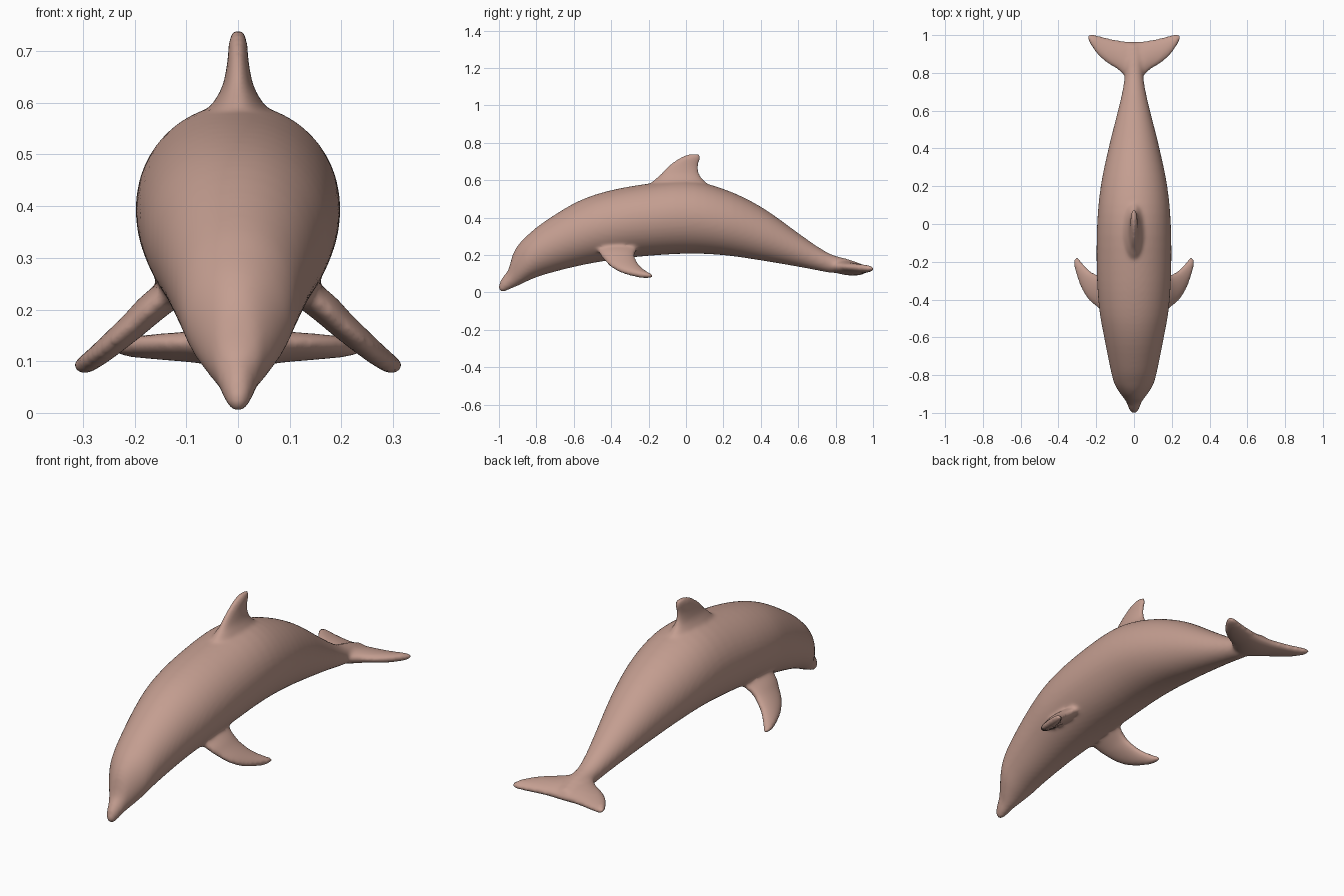
import bpy, bmesh, math
from mathutils import Vector

if "Cube" in bpy.data.objects:
    bpy.data.objects.remove(bpy.data.objects["Cube"])


def spline(rows, steps):
    """Catmull-Rom interpolation through rows of numbers."""
    rows = [Vector(r) for r in rows]
    out = []
    for i in range(len(rows) - 1):
        a, b, c, d = rows[max(i - 1, 0)], rows[i], rows[i + 1], rows[min(i + 2, len(rows) - 1)]
        for k in range(steps):
            t = k / steps
            out.append(0.5 * (2 * b + (c - a) * t + (2 * a - 5 * b + 4 * c - d) * t * t
                              + (3 * b - a - 3 * c + d) * t ** 3))
    return out + [rows[-1]]


def loft(bm, stations, section, sides=32, steps=4):
    """Skin elliptical rings; section(row) gives centre and two half axes."""
    rings = []
    for row in spline(stations, steps):
        c, u, v = (Vector(p) for p in section(row))
        rings.append([bm.verts.new(c + u * math.cos(2 * math.pi * i / sides)
                                   + v * math.sin(2 * math.pi * i / sides)) for i in range(sides)])
    faces = [bm.faces.new(rings[0]), bm.faces.new(rings[-1])]
    for p, q in zip(rings, rings[1:]):
        for i in range(sides):
            j = (i + 1) % sides
            faces.append(bm.faces.new((p[i], p[j], q[j], q[i])))
    bmesh.ops.recalc_face_normals(bm, faces=faces)


bm = bmesh.new()

# Body: y, half width, bottom z, top z
body = [(-1.0, .010, .012, .042), (-.985, .024, .000, .075), (-.95, .038, .013, .122),
        (-.925, .052, .024, .205), (-.89, .078, .040, .262), (-.84, .106, .064, .312),
        (-.76, .126, .094, .376), (-.6, .158, .136, .475), (-.45, .184, .165, .533),
        (-.25, .197, .191, .574), (0, .195, .207, .598), (.2, .176, .199, .553),
        (.4, .135, .171, .458), (.6, .085, .137, .317), (.7, .062, .118, .247),
        (.78, .050, .104, .202), (.87, .046, .103, .176), (.95, .030, .112, .148)]
loft(bm, body, lambda r: ((0, r[0], (r[2] + r[3]) / 2), (r[1], 0, 0), (0, 0, (r[3] - r[2]) / 2)), 48)

# Dorsal fin: z, front y, back y, half thickness
dorsal = [(.50, -.24, .17, .08), (.56, -.21, .135, .07), (.60, -.172, .095, .048),
          (.63, -.138, .073, .031), (.67, -.102, .065, .022), (.70, -.065, .073, .019),
          (.725, -.025, .079, .017), (.739, .012, .072, .011)]
loft(bm, dorsal, lambda r: ((0, (r[1] + r[2]) / 2, r[0]), (0, (r[2] - r[1]) / 2, 0), (r[3], 0, 0)))

# Tail flukes: x, leading y, trailing y, half thickness
half = [(.05, .785, .968, .034), (.09, .82, .974, .029), (.14, .85, .985, .025),
        (.19, .893, .998, .021), (.225, .942, 1.005, .017), (.243, .972, 1.0, .010)]
fluke = [(-r[0],) + r[1:] for r in reversed(half)] + [(0, .75, .966, .036)] + half
loft(bm, fluke, lambda r: ((r[0], (r[1] + r[2]) / 2, .128), (0, (r[2] - r[1]) / 2, -.06 * (r[2] - r[1])),
                           (0, 0, r[3])))

# Flippers: x, z, leading y, trailing y, half thickness
flipper = [(.10, .255, -.49, -.25, .030), (.165, .205, -.462, -.272, .030), (.20, .172, -.436, -.266, .027),
           (.24, .137, -.40, -.242, .024), (.275, .108, -.342, -.205, .021),
           (.302, .089, -.265, -.174, .018), (.313, .083, -.222, -.178, .010)]
for s in (-1, 1):
    loft(bm, flipper, lambda r: ((s * r[0], (r[2] + r[3]) / 2, r[1]), (0, (r[3] - r[2]) / 2, 0),
                                 (s * r[4] * .65, 0, r[4] * .76)))

mesh = bpy.data.meshes.new("dolphin_body")
bm.to_mesh(mesh)
bm.free()
obj = bpy.data.objects.new("dolphin_body", mesh)
bpy.context.collection.objects.link(obj)

# Fuse the parts into one skin and soften the joins
remesh = obj.modifiers.new("fuse", 'REMESH')
remesh.mode = 'VOXEL'
remesh.voxel_size = .009
remesh.use_smooth_shade = True
smooth = obj.modifiers.new("soften", 'SMOOTH')
smooth.factor = .5
smooth.iterations = 10

# Skin colour
mat = bpy.data.materials.new("skin")
mat.diffuse_color = (.55, .34, .28, 1)
mat.use_nodes = True
mat.node_tree.nodes["Principled BSDF"].inputs["Base Color"].default_value = mat.diffuse_color
mesh.materials.append(mat)
for p in mesh.polygons:
    p.use_smooth = True
